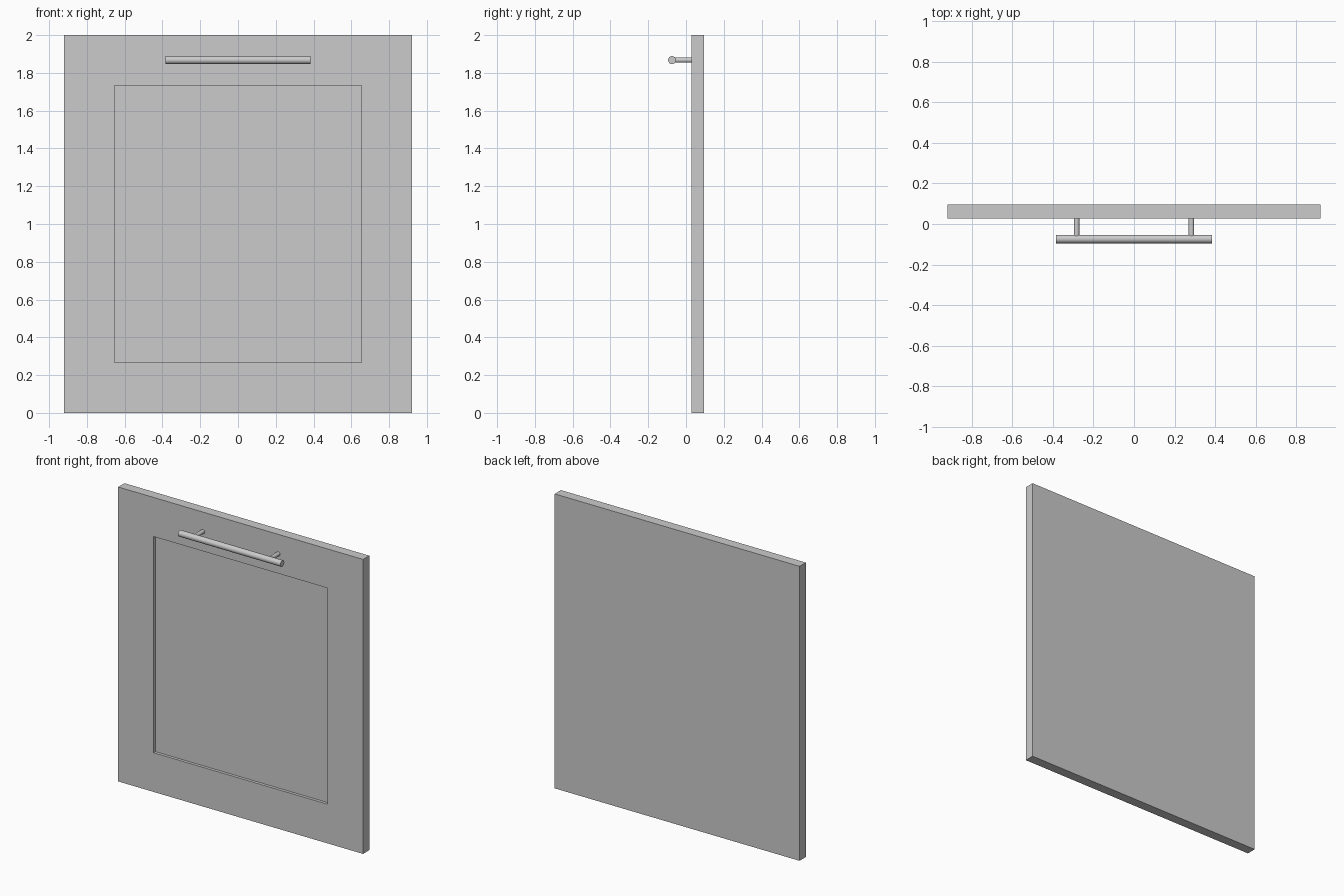
import bpy, bmesh, math
from mathutils import Matrix, Vector

cube = bpy.data.objects.get("Cube")
if cube:
    bpy.data.objects.remove(cube, do_unlink=True)

WIDTH, HEIGHT = 1.84, 2.0
FRONT, BACK = 0.028, 0.095      # door faces along y
RAIL, RECESS = 0.266, 0.02      # frame width and panel depth
BAR_Y, BAR_Z = -0.074, 1.868    # handle axis

grey = bpy.data.materials.new("plain_grey")
grey.use_nodes = True
grey.diffuse_color = (0.6, 0.6, 0.6, 1)
grey.node_tree.nodes["Principled BSDF"].inputs["Base Color"].default_value = (0.6, 0.6, 0.6, 1)


def add_object(name, bm):
    mesh = bpy.data.meshes.new(name)
    bm.to_mesh(mesh)
    bm.free()
    mesh.materials.append(grey)
    obj = bpy.data.objects.new(name, mesh)
    bpy.context.collection.objects.link(obj)
    return obj


def add_rod(name, centre, axis, radius, length):
    """Smooth capped cylinder along the given axis."""
    bm = bmesh.new()
    turn = Vector(axis).to_track_quat('Z', 'Y').to_matrix().to_4x4()
    bmesh.ops.create_cone(bm, cap_ends=True, segments=24, radius1=radius, radius2=radius,
                          depth=length, matrix=Matrix.Translation(centre) @ turn)
    obj = add_object(name, bm)
    bpy.ops.object.select_all(action='DESELECT')
    obj.select_set(True)
    bpy.context.view_layer.objects.active = obj
    bpy.ops.object.shade_smooth_by_angle(angle=math.radians(35))
    return obj


# Door slab with a recessed centre panel on the front
bm = bmesh.new()
bmesh.ops.create_cube(bm, size=1)
bmesh.ops.scale(bm, vec=(WIDTH, BACK - FRONT, HEIGHT), verts=bm.verts)
bmesh.ops.translate(bm, vec=(0, (FRONT + BACK) / 2, HEIGHT / 2), verts=bm.verts)
bm.normal_update()
panel = min(bm.faces, key=lambda f: f.normal.y)
bmesh.ops.inset_region(bm, faces=[panel], thickness=RAIL, use_even_offset=True)
panel = bmesh.ops.extrude_discrete_faces(bm, faces=[panel])["faces"][0]
bmesh.ops.translate(bm, vec=(0, RECESS, 0), verts=panel.verts)
bmesh.ops.recalc_face_normals(bm, faces=bm.faces)
add_object("door_panel", bm)

# Bar handle on two posts
add_rod("handle_bar", (0, BAR_Y, BAR_Z), (1, 0, 0), 0.021, 0.77)
for side, x in (("left", 0.283), ("right", -0.283)):
    add_rod(side + "_handle_post", (x, (BAR_Y + FRONT) / 2, BAR_Z), (0, 1, 0),
            0.014, FRONT - BAR_Y)
